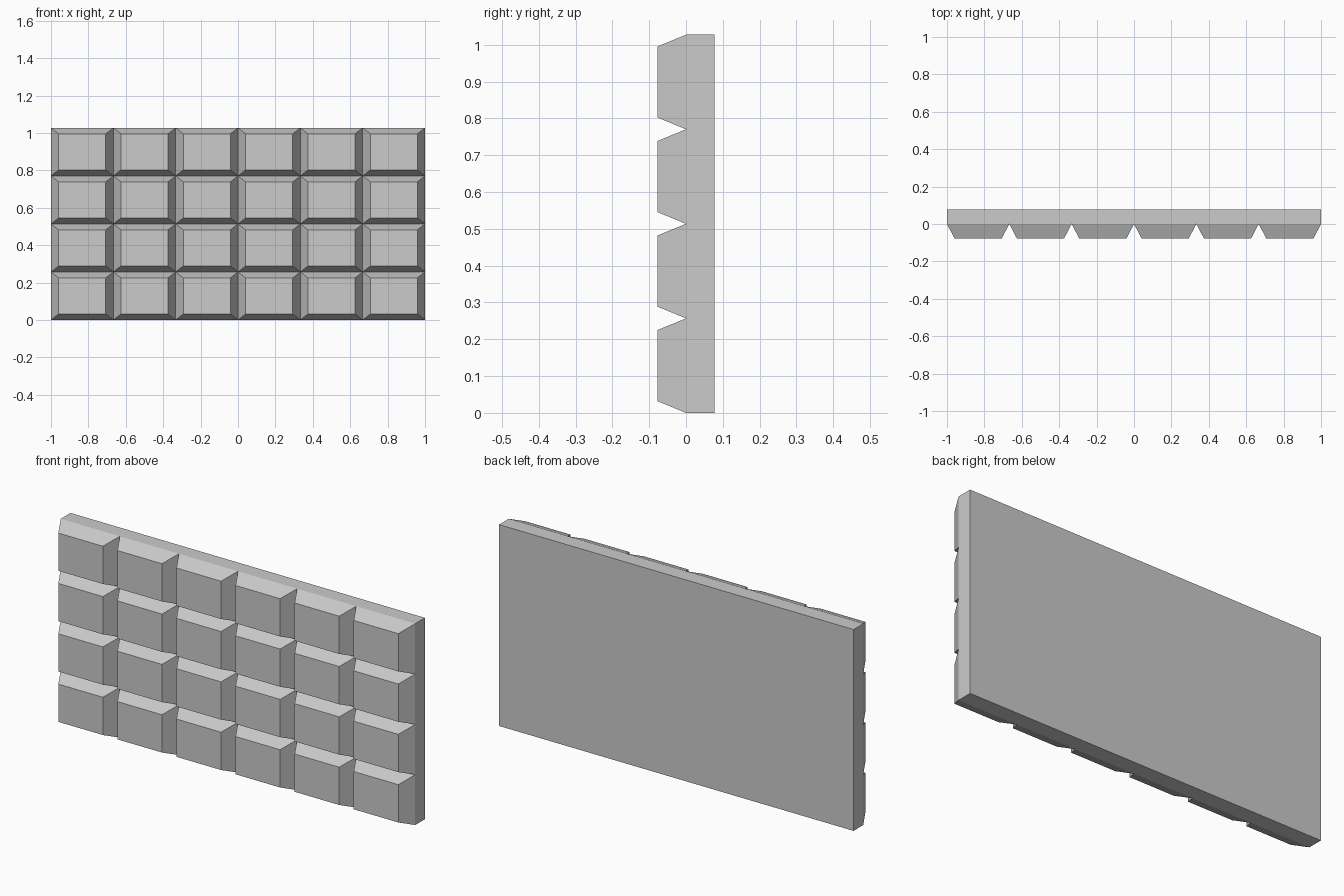
import bpy, bmesh
from math import radians
from mathutils import Matrix, Vector

if "Cube" in bpy.data.objects:
    bpy.data.objects.remove(bpy.data.objects["Cube"])

COLS, ROWS = 6, 4
HEIGHT, HALF_DEPTH = 1.027, 0.078
CELL_W, CELL_H = 2 / COLS, HEIGHT / ROWS
INSET_X, INSET_Z = 0.041, 0.032

bm = bmesh.new()

# Grid of cells standing upright, facing the front
matrix = (Matrix.Translation((0, 0, HEIGHT / 2)) @ Matrix.Rotation(radians(90), 4, 'X')
          @ Matrix.Diagonal((1, HEIGHT / 2, 1, 1)))
bmesh.ops.create_grid(bm, x_segments=COLS, y_segments=ROWS, size=1, matrix=matrix)
cells = bm.faces[:]

# Slab: pull the outline back and close it
outline = [e for e in bm.edges if e.is_boundary]
walls = bmesh.ops.extrude_edge_only(bm, edges=outline)["geom"]
for v in walls:
    if isinstance(v, bmesh.types.BMVert):
        v.co.y = HALF_DEPTH
rim = [e for e in bm.edges if e.is_boundary]
bmesh.ops.contextual_create(bm, geom=rim)

# Raised blocks with sloping sides, one per cell
bmesh.ops.inset_individual(bm, faces=cells, thickness=0.02)
for f in cells:
    c = f.calc_center_median()
    for v in f.verts:
        sx = 1 if v.co.x > c.x else -1
        sz = 1 if v.co.z > c.z else -1
        v.co = Vector((c.x + sx * (CELL_W / 2 - INSET_X), -HALF_DEPTH,
                       c.z + sz * (CELL_H / 2 - INSET_Z)))

bmesh.ops.recalc_face_normals(bm, faces=bm.faces[:])
mesh = bpy.data.meshes.new("segmented_bar")
bm.to_mesh(mesh)
bm.free()
bar = bpy.data.objects.new("segmented_bar", mesh)
bpy.context.collection.objects.link(bar)
